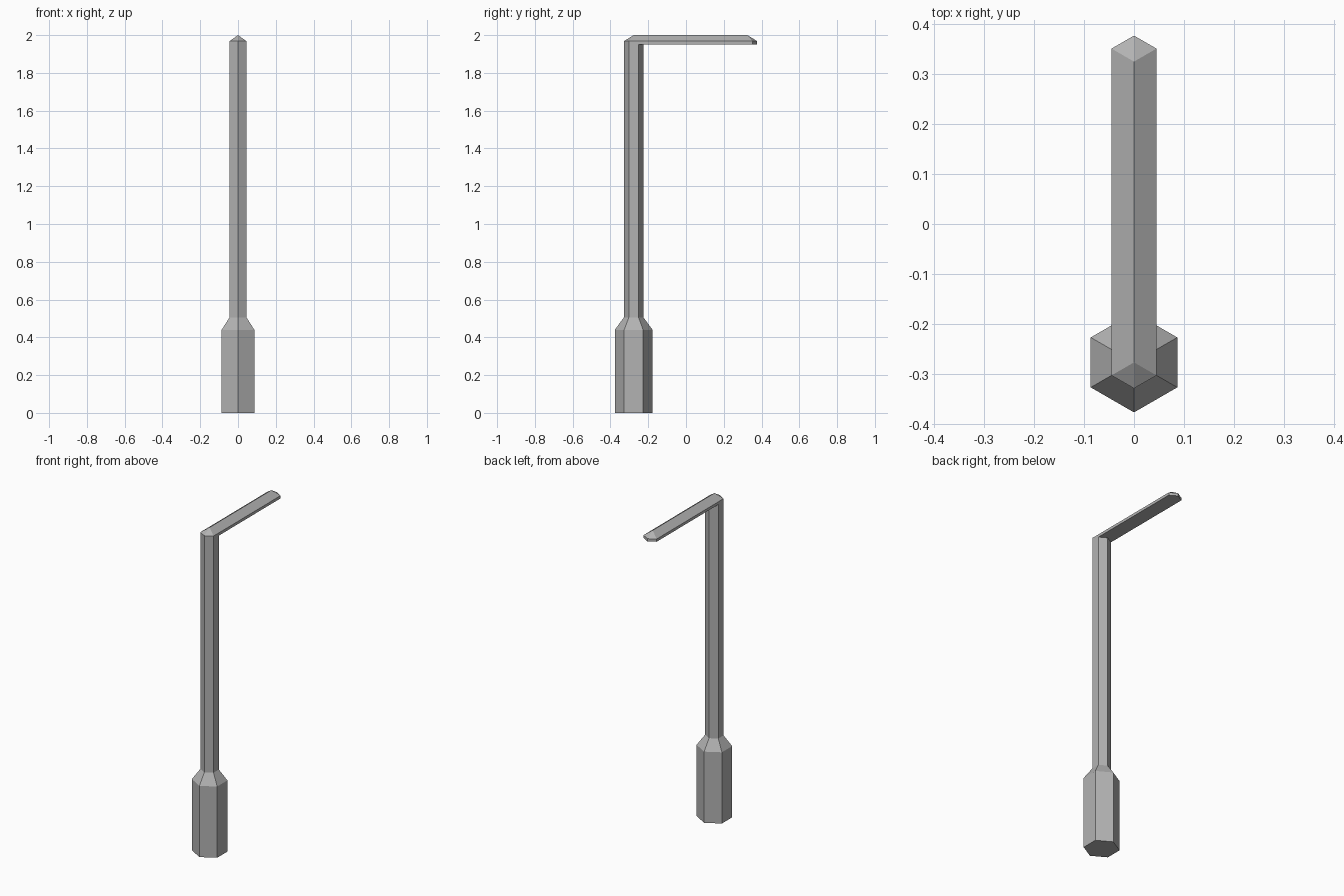
import bpy, bmesh, math

if "Cube" in bpy.data.objects:
    bpy.data.objects.remove(bpy.data.objects["Cube"])

POST_Y = -0.277
R_BASE, R_POLE = 0.1, 0.052

# Dark grey metal
metal = bpy.data.materials.new("dark_grey_metal")
metal.diffuse_color = (0.45, 0.45, 0.45, 1)
metal.use_nodes = True
metal.node_tree.nodes["Principled BSDF"].inputs["Base Color"].default_value = metal.diffuse_color


def finish(bm, name):
    bmesh.ops.recalc_face_normals(bm, faces=bm.faces[:])
    me = bpy.data.meshes.new(name)
    bm.to_mesh(me)
    bm.free()
    me.materials.append(metal)
    ob = bpy.data.objects.new(name, me)
    bpy.context.collection.objects.link(ob)
    return ob


def bridge(bm, a, b):
    n = len(a)
    for i in range(n):
        bm.faces.new((a[i], a[(i + 1) % n], b[(i + 1) % n], b[i]))


# Post: hexagonal base, tapered collar and slim pole, open under the arm
bm = bmesh.new()
rings = []
for r, z in ((R_BASE, 0), (R_BASE, 0.44), (R_POLE, 0.505), (R_POLE, 1.951)):
    angles = [math.radians(-90 + 60 * i) for i in range(6)]
    rings.append([bm.verts.new((r * math.cos(a), POST_Y + r * math.sin(a), z))
                  for a in angles])
bm.faces.new(rings[0])
for lower, upper in zip(rings, rings[1:]):
    bridge(bm, lower, upper)
finish(bm, "lamp_post")

# Arm: long six-sided slab with a ridged top and pointed ends
bm = bmesh.new()
w = R_POLE * math.cos(math.radians(30))
front, back = POST_Y, 0.325
outline = [(0, front - R_POLE), (w, front - R_POLE / 2), (w, back + R_POLE / 2),
           (0, back + R_POLE), (-w, back + R_POLE / 2), (-w, front - R_POLE / 2)]
low = [bm.verts.new((x, y, 1.951)) for x, y in outline]
eave = [bm.verts.new((x, y, 1.968)) for x, y in outline]
ridge_front = bm.verts.new((0, front, 2))
ridge_back = bm.verts.new((0, back, 2))
bm.faces.new(low)
bridge(bm, low, eave)
for i, j, tip in ((5, 0, ridge_front), (0, 1, ridge_front),
                  (2, 3, ridge_back), (3, 4, ridge_back)):
    bm.faces.new((eave[i], eave[j], tip))
bm.faces.new((eave[1], eave[2], ridge_back, ridge_front))
bm.faces.new((eave[4], eave[5], ridge_front, ridge_back))
finish(bm, "lamp_arm")
